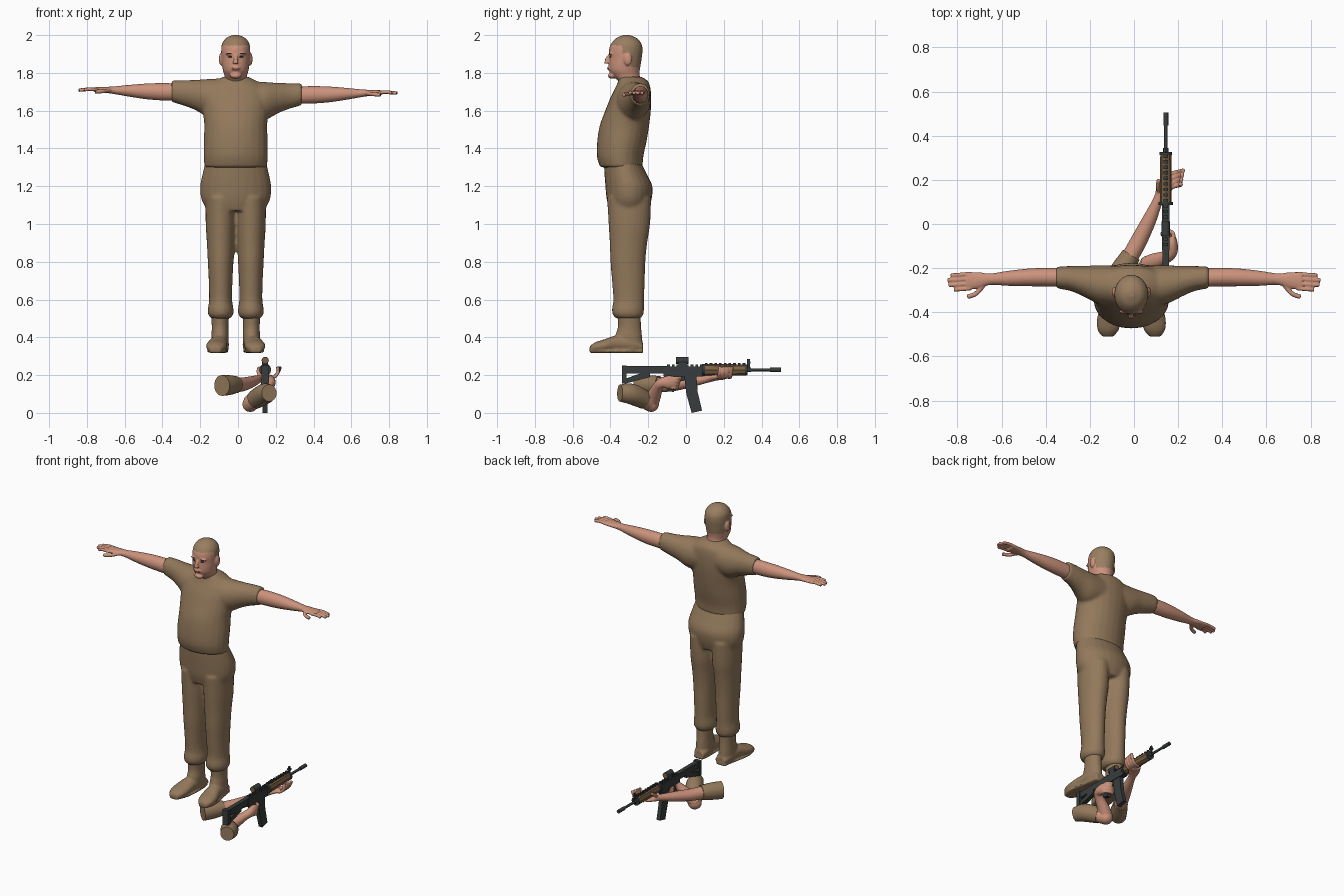
import bpy, bmesh, math
from mathutils import Vector

cube = bpy.data.objects.get("Cube")
if cube:
    bpy.data.objects.remove(cube)


def material(name, *rgb):
    mat = bpy.data.materials.new(name)
    mat.use_nodes = True
    mat.diffuse_color = (*rgb, 1)
    mat.node_tree.nodes["Principled BSDF"].inputs["Base Color"].default_value = (*rgb, 1)
    return mat


cloth = material("tan cloth", .29, .19, .105)
skin = material("skin", .6, .29, .2)
hair = material("short hair", .32, .21, .12)
lips = material("lips", .4, .16, .12)
dark = material("dark eyes", .05, .035, .025)
metal = material("gun metal", .04, .046, .046)
wood = material("brown handguard", .2, .12, .055)


def loft(bm, points, normal=None, up=(0, 0, 1), sides=24, steps=4):
    """Smooth tube through (x, y, z, width, height) sections."""
    keys = [Vector(p) for p in points]
    keys = [keys[0]] + keys + [keys[-1]]
    path = []
    for p, q, r, s in zip(keys, keys[1:], keys[2:], keys[3:]):
        for k in range(steps):
            t = k / steps
            path.append((q * 2 + (r - p) * t + (p * 2 - q * 5 + r * 4 - s) * t * t
                         + (q * 3 - p - r * 3 + s) * t ** 3) / 2)
    path.append(keys[-1])
    rings = []
    for i, p in enumerate(path):
        before, after = path[max(i - 1, 0)], path[min(i + 1, len(path) - 1)]
        axis = Vector(normal or (after - before)[:3]).normalized()
        u = Vector(up).cross(axis).normalized()
        v = axis.cross(u)
        turn = [math.tau * j / sides for j in range(sides)]
        rings.append([bm.verts.new(Vector(p[:3]) + u * max(p[3], .002) * math.cos(a)
                                   + v * max(p[4], .002) * math.sin(a)) for a in turn])
    for a, b in zip(rings, rings[1:]):
        for j in range(sides):
            k = (j + 1) % sides
            bm.faces.new((a[j], a[k], b[k], b[j]))
    bm.faces.new(rings[0][::-1])
    bm.faces.new(rings[-1])


def upright(bm, cx, rows):
    """Vertical loft from rows of (height, half width, front y, back y)."""
    loft(bm, [(cx, (f + b) / 2, z, w, (b - f) / 2) for z, w, f, b in rows],
         normal=(0, 0, 1), up=(0, 1, 0))


def tube(bm, radius, *points):
    loft(bm, [(*p, radius, radius) for p in points], sides=10)


def ball(bm, centre, size):
    new = bmesh.ops.create_uvsphere(bm, u_segments=20, v_segments=12, radius=1)["verts"]
    bmesh.ops.scale(bm, vec=size, verts=new)
    bmesh.ops.translate(bm, vec=centre, verts=new)


def prism(bm, half, *profile):
    """Side profile of (y, z) points, thickened across the gun."""
    left = [bm.verts.new((GUN + half, y, z)) for y, z in profile]
    right = [bm.verts.new((GUN - half, y, z)) for y, z in profile]
    bm.faces.new(left)
    bm.faces.new(right[::-1])
    for i in range(len(left)):
        bm.faces.new((left[i - 1], right[i - 1], right[i], left[i]))


def block(bm, half, y0, y1, z0, z1):
    prism(bm, half, (y0, z0), (y1, z0), (y1, z1), (y0, z1))


def finish(bm, name, mat, voxel=0, relax=0, angle=60):
    """Make the object; a voxel size fuses its overlapping parts into one skin."""
    bmesh.ops.recalc_face_normals(bm, faces=bm.faces)
    mesh = bpy.data.meshes.new(name)
    bm.to_mesh(mesh)
    bm.free()
    ob = bpy.data.objects.new(name, mesh)
    bpy.context.collection.objects.link(ob)
    if voxel:
        remesh = ob.modifiers.new("fuse", "REMESH")
        remesh.mode, remesh.voxel_size = "VOXEL", voxel
        smooth = ob.modifiers.new("relax", "SMOOTH")
        smooth.iterations = relax
        graph = bpy.context.evaluated_depsgraph_get()
        ob.data = bpy.data.meshes.new_from_object(ob.evaluated_get(graph))
        ob.modifiers.clear()
    ob.data.materials.clear()
    ob.data.materials.append(mat)
    bpy.ops.object.select_all(action="DESELECT")
    ob.select_set(True)
    bpy.context.view_layer.objects.active = ob
    bpy.ops.object.shade_smooth_by_angle(angle=math.radians(angle))
    return ob


MID, GUN = -.012, .144
SIDES = ((1, "left"), (-1, "right"))

# Shirt: torso fused with both sleeves
bm = bmesh.new()
upright(bm, MID, [(1.3, .166, -.455, -.23), (1.36, .17, -.472, -.225), (1.44, .17, -.47, -.208),
                  (1.52, .167, -.457, -.195), (1.6, .175, -.428, -.186), (1.67, .18, -.4, -.184),
                  (1.72, .165, -.375, -.188), (1.755, .115, -.36, -.2), (1.78, .066, -.36, -.235)])
for s, side in SIDES:
    drop = -.008 * s
    loft(bm, [(s * x - .006, y, z + drop, w, h) for x, y, z, w, h in
              ((.06, -.28, 1.665, .09, .1), (.15, -.275, 1.66, .088, .1), (.22, -.26, 1.675, .07, .08),
               (.28, -.247, 1.686, .057, .068), (.345, -.242, 1.695, .05, .058))], normal=(s, 0, 0))
finish(bm, "shirt", cloth, .009, 6)

# Trousers: hips fused with two legs and gathered cuffs
bm = bmesh.new()
upright(bm, MID, [(1.33, .16, -.435, -.24), (1.27, .175, -.432, -.21), (1.2, .188, -.427, -.178),
                  (1.13, .182, -.42, -.182), (1.07, .15, -.405, -.2)])
for s, side in SIDES:
    for_leg = [(1.14, .08, -.418, -.184), (1, .079, -.41, -.19), (.9, .073, -.404, -.205),
               (.8, .068, -.4, -.215), (.7, .063, -.392, -.218), (.6, .061, -.385, -.222),
               (.55, .068, -.392, -.222), (.52, .066, -.388, -.226), (.5, .05, -.37, -.24)]
    upright(bm, MID + s * .08, for_leg)
finish(bm, "trousers", cloth, .009, 4)

# Boots
for s, side in SIDES:
    bm = bmesh.new()
    x = MID + s * .083
    upright(bm, x, [(.54, .05, -.365, -.24), (.46, .044, -.36, -.238), (.4, .046, -.375, -.232),
                    (.34, .045, -.36, -.228)])
    loft(bm, [(x + s * out, y, .322 + h, w, h) for out, y, w, h in
              ((-.004, -.228, .036, .024), (0, -.28, .047, .04), (.008, -.36, .047, .045),
               (.018, -.43, .055, .034), (.022, -.48, .048, .026), (.024, -.51, .025, .015))],
         normal=(0, -1, 0))
    loft(bm, [(x + s * out, y, .326, w, .01) for out, y, w in
              ((0, -.226, .035), (0, -.29, .046), (.016, -.43, .055), (.024, -.51, .028))],
         normal=(0, -1, 0))
    finish(bm, side + "_boot", cloth, .007, 2)

# Bare arms with open hands
for s, side in SIDES:
    bm = bmesh.new()
    drop = -.008 * s
    loft(bm, [(s * x, y, z + drop, w, h) for x, y, z, w, h in
              ((.3, -.243, 1.69, .042, .046), (.4, -.241, 1.692, .042, .046), (.48, -.242, 1.694, .04, .042),
               (.57, -.246, 1.697, .034, .032), (.65, -.25, 1.7, .026, .021), (.7, -.255, 1.702, .036, .016),
               (.76, -.258, 1.703, .042, .013))], normal=(s, 0, 0))
    for i, reach in enumerate((.815, .84, .845, .83)):
        y = -.292 + .022 * i
        tube(bm, .0095, (s * .74, y, 1.703 + drop), (s * .79, y - .004, 1.706 + drop),
             (s * reach, y - .006, 1.7 + drop))
    tube(bm, .011, (s * .68, -.275, 1.7 + drop), (s * .715, -.315, 1.695 + drop),
         (s * .755, -.33, 1.692 + drop))
    finish(bm, side + "_arm", skin, .0045, 2)

# Head: skull, nose, brow, chin, ears; hair chosen by position
bm = bmesh.new()
upright(bm, MID, [(1.7, .062, -.345, -.225), (1.75, .06, -.355, -.235), (1.785, .06, -.388, -.245),
                  (1.81, .067, -.406, -.245), (1.84, .072, -.409, -.24), (1.88, .075, -.407, -.234),
                  (1.92, .077, -.408, -.23), (1.955, .072, -.396, -.236), (1.985, .05, -.368, -.262),
                  (2.001, .014, -.33, -.3)])
loft(bm, [(MID, -.405, 1.892, .008, .008), (MID, -.42, 1.866, .012, .012), (MID, -.418, 1.85, .017, .012)])
ball(bm, (MID, -.392, 1.785), (.03, .022, .016))
ball(bm, (MID, -.408, 1.824), (.024, .009, .01))
for s, side in SIDES:
    ball(bm, (MID + s * .028, -.397, 1.901), (.027, .012, .007))
    ball(bm, (MID + s * .078, -.308, 1.873), (.011, .022, .034))
head = finish(bm, "head", skin, .005, 3)
head.data.materials.append(hair)
for face in head.data.polygons:
    x, y, z = face.center
    ear = abs(x - MID) > .077 and z < 1.905
    grown = z > 1.945 or (y > -.335 and z > 1.9) or (y > -.29 and z > 1.83)
    face.material_index = int(grown and not ear)

# Eyes, eyebrows and mouth as thin plates
bm = bmesh.new()
for s, side in SIDES:
    ball(bm, (MID + s * .028, -.401, 1.885), (.012, .004, .004))
    ball(bm, (MID + s * .03, -.403, 1.902), (.018, .005, .003))
finish(bm, "eyes_and_brows", dark)
bm = bmesh.new()
ball(bm, (MID, -.413, 1.824), (.022, .004, .006))
finish(bm, "mouth", lips)

# Separate support arm reaching under the handguard
bm = bmesh.new()
loft(bm, [(-.085, -.25, .145, .05, .055), (-.05, -.2, .147, .05, .053), (-.012, -.14, .15, .044, .045)])
finish(bm, "support_sleeve", cloth)
bm = bmesh.new()
loft(bm, [(-.03, -.17, .15, .038, .04), (.02, -.08, .15, .038, .037), (.07, .02, .164, .032, .03),
          (.11, .11, .18, .023, .021), (.135, .16, .188, .034, .017), (.16, .2, .19, .035, .014)])
for i in range(4):
    y = .16 + .021 * i
    tube(bm, .0095, (.15, y, .19), (.19, y + .012, .19), (.212, y + .017, .215), (.21 + .005 * i, y + .02, .245))
tube(bm, .01, (.12, .14, .19), (.108, .165, .215), (.112, .2, .24))
finish(bm, "support_arm", skin, .0045, 2)

# Separate trigger arm, bent at the elbow
bm = bmesh.new()
loft(bm, [(.165, -.35, .105, .042, .045), (.14, -.29, .1, .054, .055), (.09, -.22, .07, .048, .05)])
finish(bm, "trigger_sleeve", cloth)
bm = bmesh.new()
loft(bm, [(.12, -.25, .085, .042, .042), (.075, -.2, .055, .042, .042), (.066, -.182, .05, .042, .042)])
ball(bm, (.065, -.185, .045), (.042, .042, .04))
loft(bm, [(.06, -.185, .05, .04, .04), (.095, -.17, .09, .038, .036), (.14, -.152, .132, .03, .028),
          (.17, -.13, .158, .026, .027), (.174, -.09, .162, .024, .036), (.172, -.06, .16, .018, .03)])
for i in range(4):
    z = .184 - .017 * i
    tube(bm, .0095, (.175, -.08, z), (.178, -.045 - .006 * i, z), (.15, -.03 - .006 * i, z),
         (.122, -.05, z))
finish(bm, "trigger_arm", skin, .0045, 2)

# Rifle body: stock, receiver, grip, magazine
bm = bmesh.new()
block(bm, .014, -.33, -.1, .208, .248)
block(bm, .02, -.34, -.315, .155, .252)
prism(bm, .014, (-.33, .158), (-.31, .158), (-.19, .19), (-.19, .215), (-.225, .215), (-.33, .178))
block(bm, .017, -.12, .09, .192, .246)
prism(bm, .013, (-.07, .2), (-.035, .2), (-.065, .11), (-.1, .118))
prism(bm, .013, (-.01, .2), (.055, .2), (.062, .11), (.085, .012), (.03, 0), (.002, .1))
prism(bm, .004, (-.04, .195), (-.005, .195), (-.01, .168), (-.04, .168))
for i in range(17):
    block(bm, .01, -.1 + .025 * i, -.086 + .025 * i, .24, .264 if i > 7 else .256)
finish(bm, "rifle_body", metal, angle=30)

# Handguard with end collars
bm = bmesh.new()
loft(bm, [(GUN, .09, .228, .027, .031), (GUN, .32, .228, .025, .029)], sides=8, steps=1)
finish(bm, "handguard", wood, angle=30)

# Barrel, muzzle, collars and front sight
bm = bmesh.new()
for y0, y1, r in ((.3, .46, .008), (.445, .504, .0115), (.085, .1, .032), (.312, .325, .028), (.325, .345, .012)):
    loft(bm, [(GUN, y0, .228, r, r), (GUN, y1, .228, r, r)], sides=12, steps=1)
block(bm, .004, .324, .338, .23, .286)
block(bm, .01, .322, .342, .262, .272)
finish(bm, "barrel", metal, angle=40)

# Sight on top of the receiver, with a tinted lens
bm = bmesh.new()
block(bm, .016, -.04, .004, .245, .268)
loft(bm, [(GUN, -.052, .278, .019, .019), (GUN, .012, .278, .019, .019)], sides=16, steps=1)
finish(bm, "sight", metal, angle=40)
bm = bmesh.new()
for y in (-.053, .011):
    loft(bm, [(GUN, y, .278, .016, .016), (GUN, y + .002, .278, .016, .016)], sides=16, steps=1)
finish(bm, "sight_lenses", wood, angle=40)
